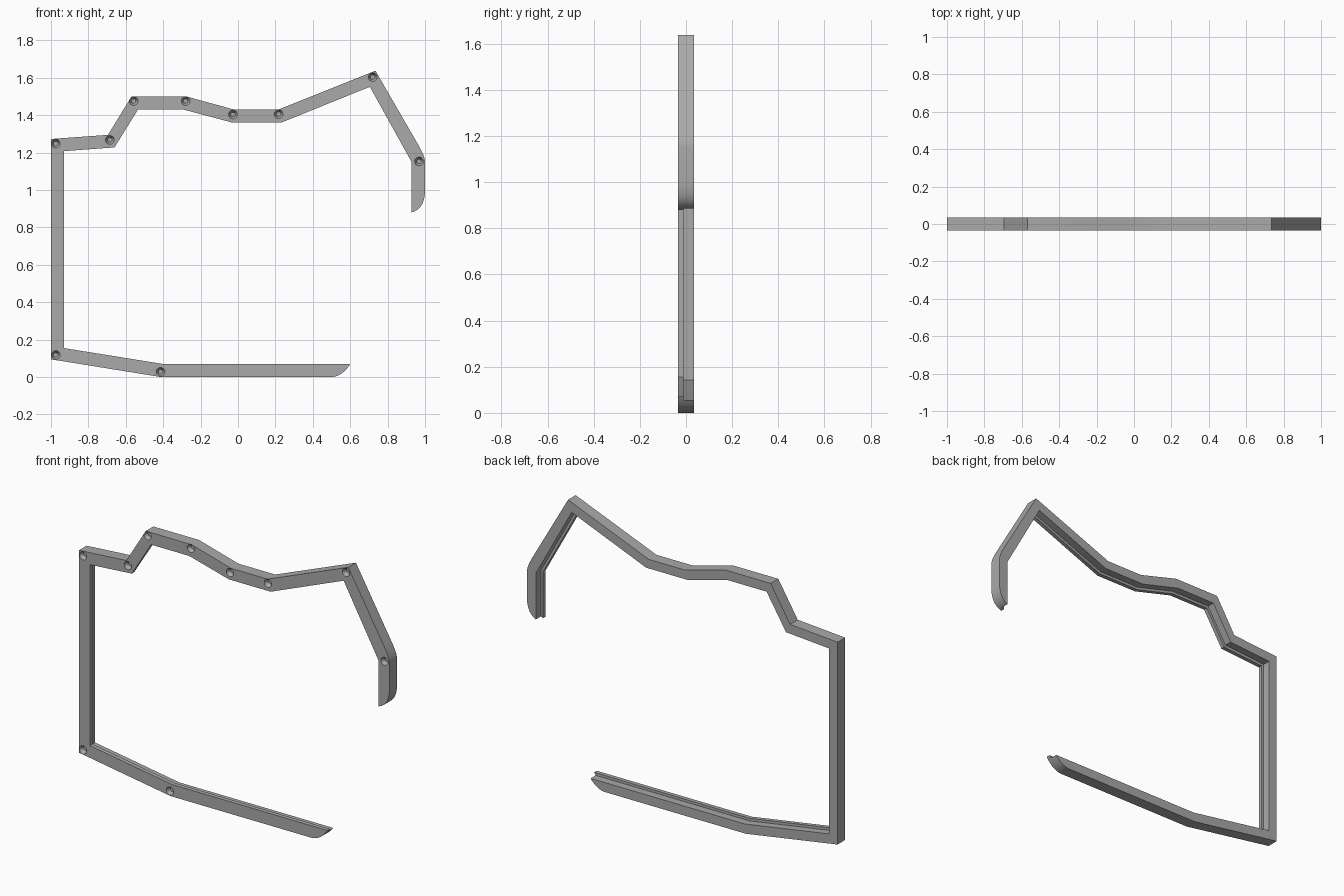
import bpy, bmesh, math
from mathutils import Vector, Matrix

if "Cube" in bpy.data.objects:
    bpy.data.objects.remove(bpy.data.objects["Cube"], do_unlink=True)

FRONT, STEP, BACK = -0.035, -0.011, 0.035
REBATE = 0.015

grey = bpy.data.materials.new("satin grey")
grey.use_nodes = True
grey.diffuse_color = (0.4, 0.4, 0.4, 1)
grey.node_tree.nodes["Principled BSDF"].inputs["Base Color"].default_value = grey.diffuse_color


def curve(a, ctrl, b, n=8):
    """Points of a rounded corner from a to b, pulled toward ctrl."""
    a, c, b = Vector(a), Vector(ctrl), Vector(b)
    return [tuple(a * (1 - t) ** 2 + c * 2 * t * (1 - t) + b * t * t)
            for t in (i / n for i in range(n + 1))]


def offset(path, d):
    """Mitred parallel copy of an open path, moved to its left."""
    pts = [Vector(p) for p in path]
    out = []
    for i, p in enumerate(pts):
        dirs = []
        if i:
            dirs.append((p - pts[i - 1]).normalized())
        if i < len(pts) - 1:
            dirs.append((pts[i + 1] - p).normalized())
        normals = [Vector((-v.y, v.x)) for v in dirs]
        m = sum(normals, Vector((0, 0))).normalized()
        out.append(tuple(p + m * d / m.dot(normals[0])))
    return out


def new_object(name, bm):
    bmesh.ops.recalc_face_normals(bm, faces=bm.faces)
    mesh = bpy.data.meshes.new(name)
    bm.to_mesh(mesh)
    bm.free()
    mesh.materials.append(grey)
    obj = bpy.data.objects.new(name, mesh)
    bpy.context.collection.objects.link(obj)
    return obj


def prism(name, outline, y0, y1):
    bm = bmesh.new()
    face = bm.faces.new([bm.verts.new((x, y0, z)) for x, z in outline])
    ext = bmesh.ops.extrude_face_region(bm, geom=[face])
    verts = [g for g in ext["geom"] if isinstance(g, bmesh.types.BMVert)]
    bmesh.ops.translate(bm, verts=verts, vec=(0, y1 - y0, 0))
    return new_object(name, bm)


# Outer edge, from the lower tip round to the upper tip
outer = curve((0.6, 0.07), (0.56, 0.005), (0.5, 0))
outer += [(-0.41, 0), (-1, 0.095), (-1, 1.273), (-0.695, 1.295), (-0.57, 1.5),
          (-0.275, 1.5), (-0.02, 1.43), (0.215, 1.43), (0.735, 1.638)]
outer += curve((0.965, 1.24), (1, 1.18), (1, 1.15), 6)
outer += curve((1, 1.0), (1, 0.9), (0.928, 0.88))

# Inner edge, from the upper tip back to the lower tip
inner = [(0.928, 1.15), (0.705, 1.552), (0.235, 1.362), (-0.035, 1.362),
         (-0.29, 1.43), (-0.535, 1.43), (-0.66, 1.228), (-0.93, 1.208),
         (-0.93, 0.155), (-0.4, 0.07)]
frame = prism("bracket_frame", outer + inner, FRONT, BACK)

# Rebate along the back of the inner edge
rebate_path = [(0.928, 0.8)] + inner + [(0.75, 0.07)]
rebate = prism("rebate_cutter", offset(rebate_path, -REBATE), STEP, BACK + 0.05)

# Countersunk screw holes in the front
holes = [(-0.974, 1.248), (-0.685, 1.268), (-0.558, 1.476), (-0.28, 1.476),
         (-0.027, 1.404), (0.217, 1.406), (0.72, 1.604), (0.968, 1.153),
         (-0.974, 0.118), (-0.414, 0.028)]
bm = bmesh.new()
for x, z in holes:
    place = Matrix.Translation((x, FRONT + 0.01, z)) @ Matrix.Rotation(math.pi / 2, 4, "X")
    bmesh.ops.create_cone(bm, cap_ends=True, segments=24, radius1=0.012,
                          radius2=0.025, depth=0.026, matrix=place)
screws = new_object("screw_hole_cutter", bm)

for cutter in (rebate, screws):
    mod = frame.modifiers.new(cutter.name, "BOOLEAN")
    mod.operation = "DIFFERENCE"
    mod.solver = "EXACT"
    mod.object = cutter

# Apply the cuts, then remove the cutters
bpy.context.view_layer.update()
graph = bpy.context.evaluated_depsgraph_get()
cut_mesh = bpy.data.meshes.new_from_object(frame.evaluated_get(graph))
frame.modifiers.clear()
frame.data = cut_mesh
for cutter in (rebate, screws):
    bpy.data.objects.remove(cutter, do_unlink=True)

bpy.ops.object.select_all(action="DESELECT")
frame.select_set(True)
bpy.context.view_layer.objects.active = frame
bpy.ops.object.shade_smooth_by_angle(angle=math.radians(30))
